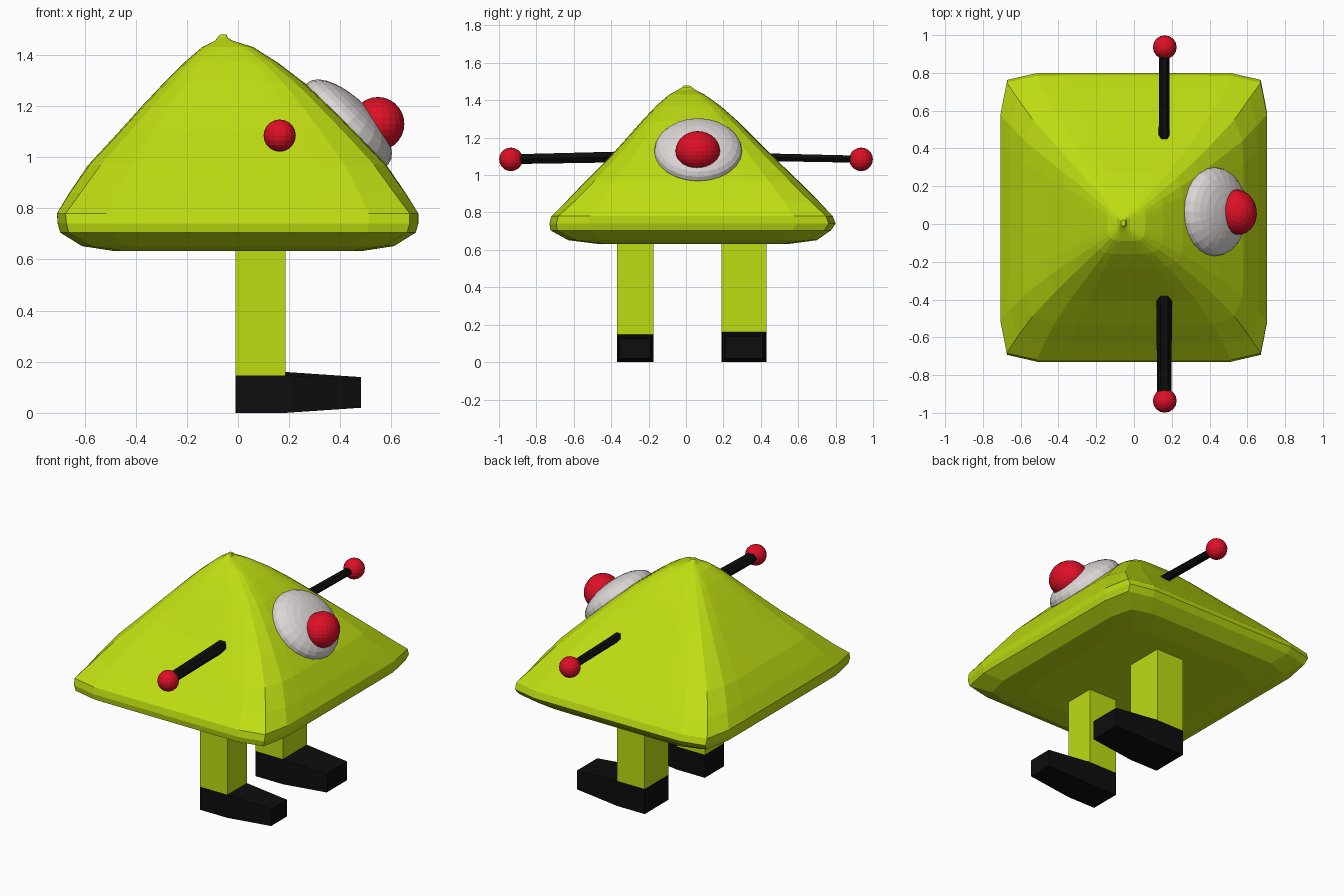
import bpy, bmesh, math
from mathutils import Matrix, Vector

if "Cube" in bpy.data.objects:
    bpy.data.objects.remove(bpy.data.objects["Cube"])


def material(name, rgb):
    m = bpy.data.materials.new(name)
    m.diffuse_color = (*rgb, 1)
    m.use_nodes = True
    m.node_tree.nodes["Principled BSDF"].inputs["Base Color"].default_value = m.diffuse_color
    return m


LIME = material("lime", (0.52, 0.72, 0.006))
BLACK = material("black", (0.004, 0.004, 0.004))
RED = material("red", (0.72, 0.005, 0.02))
WHITE = material("off white", (0.72, 0.67, 0.67))


def finish(bm, name, mat, smooth=False):
    bmesh.ops.recalc_face_normals(bm, faces=bm.faces[:])
    for f in bm.faces:
        f.smooth = smooth
    me = bpy.data.meshes.new(name)
    bm.to_mesh(me)
    bm.free()
    me.materials.append(mat)
    ob = bpy.data.objects.new(name, me)
    bpy.context.collection.objects.link(ob)
    return ob


def loft(name, rings, mat):
    """Skin a list of equally long point loops and cap both ends."""
    bm = bmesh.new()
    loops = [[bm.verts.new(p) for p in ring] for ring in rings]
    n = len(loops[0])
    for a, b in zip(loops, loops[1:]):
        for i in range(n):
            j = (i + 1) % n
            bm.faces.new((a[i], a[j], b[j], b[i]))
    bm.faces.new(loops[0])
    bm.faces.new(loops[-1])
    return finish(bm, name, mat)


def squircle(z, x0, x1, y0, y1, n, count=40):
    pts = []
    for i in range(count):
        t = 2 * math.pi * i / count
        c, s = math.cos(t), math.sin(t)
        r = (abs(c) ** n + abs(s) ** n) ** (-1 / n)
        pts.append(((x0 + x1) / 2 + r * c * (x1 - x0) / 2,
                    (y0 + y1) / 2 + r * s * (y1 - y0) / 2, z))
    return pts


def ellipsoid(name, centre, radii, mat, rot=Matrix(), seg=24, rings=14):
    bm = bmesh.new()
    bmesh.ops.create_uvsphere(bm, u_segments=seg, v_segments=rings, radius=1)
    bm.transform(Matrix.Translation(centre) @ rot @ Matrix.Diagonal((*radii, 1)))
    return finish(bm, name, mat)


def rect(x, y0, y1, z0, z1):
    return [(x, y0, z0), (x, y1, z0), (x, y1, z1), (x, y0, z1)]


# Rounded pyramid body: z, x range, y range, squareness
body = [
    (0.632, -0.48, 0.48, -0.47, 0.55, 9), (0.652, -0.61, 0.61, -0.63, 0.70, 11),
    (0.705, -0.695, 0.695, -0.725, 0.775, 14), (0.74, -0.705, 0.705, -0.73, 0.80, 14),
    (0.78, -0.708, 0.705, -0.72, 0.785, 14), (0.86, -0.66, 0.655, -0.64, 0.71, 10),
    (0.97, -0.585, 0.58, -0.535, 0.60, 8), (1.10, -0.465, 0.455, -0.405, 0.465, 7),
    (1.20, -0.375, 0.355, -0.315, 0.365, 6), (1.29, -0.29, 0.26, -0.235, 0.275, 5),
    (1.37, -0.21, 0.155, -0.16, 0.185, 4.5), (1.43, -0.14, 0.06, -0.09, 0.10, 4),
    (1.455, -0.09, -0.02, -0.045, 0.05, 4), (1.467, -0.08, -0.04, -0.025, 0.035, 4),
    (1.48, -0.07, -0.045, -0.01, 0.02, 4),
]
loft("body", [squircle(*row) for row in body], LIME)

# Square legs with tapered shoes pointing to +x
for side, y0, y1, top in (("front", -0.37, -0.175, 0.147), ("back", 0.19, 0.43, 0.16)):
    loft(side + "_leg", [rect(-0.01, y0, y1, top, 0.68),
                         rect(0.185, y0, y1, top, 0.68)], LIME)
    loft(side + "_shoe", [rect(-0.01, y0, y1, 0, top), rect(0.185, y0, y1, 0, top),
                          rect(0.48, y0 + 0.018, y1 - 0.018, 0.02, top - 0.02)], BLACK)

# Side rods with ball tips
for side, s, rx, rz in (("front", -1, 0.042, 0.029), ("back", 1, 0.03, 0.021)):
    rings = []
    for y, k, z in ((0.3, 1.0, 1.098), (0.93, 0.9, 1.085)):
        rings.append([(0.16 + k * rx * math.cos(i * math.pi / 3), s * y,
                       z + k * rz * math.sin(i * math.pi / 3) / 0.866) for i in range(6)])
    loft(side + "_rod", rings, BLACK)
    ellipsoid(side + "_ball", (0.163, s * 0.936, 1.084), (0.063,) * 3, RED, seg=16, rings=10)

# Tilted flat eye and bulging pupil
ellipsoid("eye", (0.428, 0.065, 1.13), (0.225, 0.235, 0.10), WHITE,
          Matrix.Rotation(math.radians(45), 4, 'Y'))
ellipsoid("pupil", (0.547, 0.063, 1.13), (0.103, 0.12, 0.105), RED,
          Matrix.Rotation(math.radians(10), 4, 'Z'))
